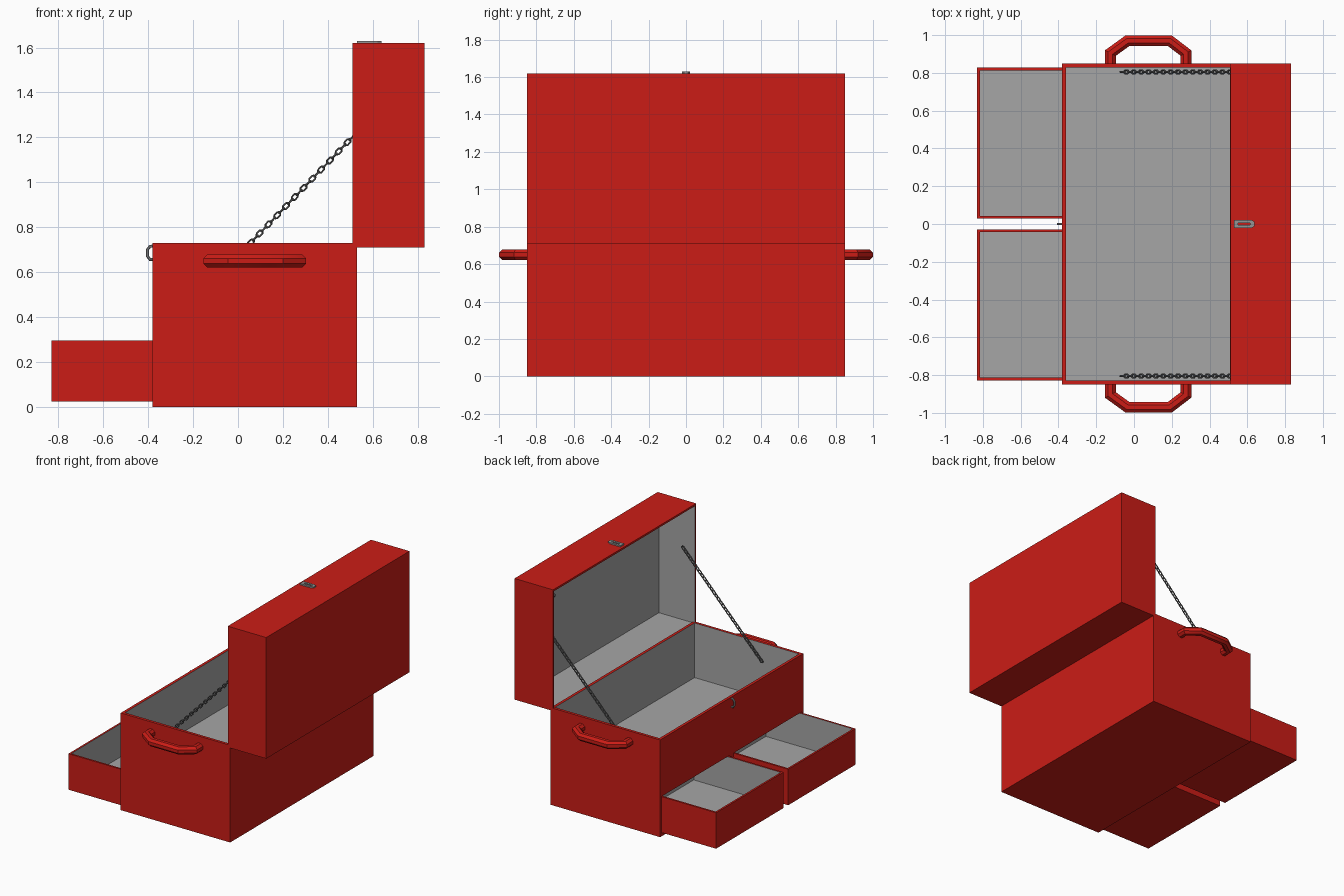
import bpy, bmesh, math
from mathutils import Vector

if "Cube" in bpy.data.objects:
    bpy.data.objects.remove(bpy.data.objects["Cube"])


def material(name, rgb):
    m = bpy.data.materials.new(name)
    m.diffuse_color = (*rgb, 1)
    m.use_nodes = True
    m.node_tree.nodes["Principled BSDF"].inputs["Base Color"].default_value = m.diffuse_color
    return m


RED = material("red_paint", (0.60, 0.012, 0.008))
GREY = material("grey_lining", (0.38, 0.38, 0.38))
STEEL = material("steel", (0.30, 0.30, 0.30))
DARK = material("dark_steel", (0.13, 0.13, 0.13))


def finish(name, bm, *mats):
    bmesh.ops.recalc_face_normals(bm, faces=bm.faces)
    me = bpy.data.meshes.new(name)
    bm.to_mesh(me)
    bm.free()
    for m in mats:
        me.materials.append(m)
    ob = bpy.data.objects.new(name, me)
    bpy.context.collection.objects.link(ob)
    return ob


def box_bm(lo, hi):
    bm = bmesh.new()
    bmesh.ops.create_cube(bm, size=1)
    for v in bm.verts:
        v.co = Vector([(a + b) / 2 + c * (b - a) for a, b, c in zip(lo, hi, v.co)])
    bm.normal_update()
    return bm


def tray(name, lo, hi, wall, depth, opening):
    """Open box: red outside and rim, grey lining."""
    bm = box_bm(lo, hi)
    opening = Vector(opening)
    face = max(bm.faces, key=lambda f: f.normal.dot(opening))
    bmesh.ops.inset_region(bm, faces=[face], thickness=wall)
    floor = bmesh.ops.extrude_discrete_faces(bm, faces=[face])["faces"][0]
    bmesh.ops.translate(bm, verts=floor.verts[:], vec=-opening * depth)
    for e in floor.edges:
        for f in e.link_faces:
            f.material_index = 1
    return finish(name, bm, RED, GREY)


def sweep(bm, pts, normal, r, sides=8, closed=False):
    """Mitred round tube along a planar path."""
    pts, normal, n = [Vector(p) for p in pts], Vector(normal), len(pts)
    rings = []
    for i, p in enumerate(pts):
        a = (p - pts[i - 1]).normalized() if closed or i else None
        b = (pts[(i + 1) % n] - p).normalized() if closed or i < n - 1 else None
        a, b = a or b, b or a
        t = (a + b).normalized()
        side = t.cross(normal).normalized() / max(0.5, t.dot(a))
        ring = []
        for k in range(sides):
            w = 2 * math.pi * (k + 0.5) / sides
            ring.append(bm.verts.new(p + side * (r * math.cos(w)) + normal * (r * math.sin(w))))
        rings.append(ring)
    for i in range(n if closed else n - 1):
        u, v = rings[i], rings[(i + 1) % n]
        for k in range(sides):
            j = (k + 1) % sides
            bm.faces.new((u[k], u[j], v[j], v[k]))
    if not closed:
        bm.faces.new(rings[0])
        bm.faces.new(rings[-1])


# Main box and open lid
body = tray("box_body", (-0.38, -0.85, 0), (0.53, 0.85, 0.73), 0.03, 0.41, (0, 0, 1))
tray("lid", (0.51, -0.85, 0.71), (0.83, 0.85, 1.62), 0.02, 0.30, (-1, 0, 0))

for s, label in ((1, "left"), (-1, "right")):
    # Drawer and its recess in the body
    y0, y1 = sorted((s * 0.028, s * 0.828))
    tray(label + "_drawer", (-0.83, y0, 0.025), (-0.08, y1, 0.295), 0.02, 0.25, (0, 0, 1))
    cutter = finish(label + "_drawer_recess_cutter",
                    box_bm((-0.5, y0 - 0.004, 0.021), (0.45, y1 + 0.004, 0.299)), RED)
    cutter.hide_render = True
    cutter.hide_viewport = True
    cutter.display_type = 'WIRE'
    mod = body.modifiers.new(label + "_recess", 'BOOLEAN')
    mod.operation, mod.object, mod.solver = 'DIFFERENCE', cutter, 'EXACT'

    # Carrying handle
    bm = bmesh.new()
    path = [(-0.125, 0.84), (-0.125, 0.905), (-0.035, 0.97),
            (0.19, 0.97), (0.275, 0.905), (0.275, 0.84)]
    sweep(bm, [(x, s * y, 0.65) for x, y in path], (0, 0, 1), 0.031)
    handle = finish(label + "_handle", bm, RED)
    handle.data.shade_smooth()
    handle.data.set_sharp_from_angle(angle=math.radians(30))

    # Lid chain with alternating links
    bm = bmesh.new()
    a, b = Vector((-0.06, s * 0.805, 0.61)), Vector((0.585, s * 0.805, 1.28))
    d = (b - a).normalized()
    flat, up = Vector((0, 1, 0)), d.cross(Vector((0, 1, 0)))
    count = 34
    oval = [(0.016, 0.004), (0.009, 0.0095), (-0.009, 0.0095), (-0.016, 0.004)]
    oval += [(x, -w) for x, w in reversed(oval)]
    for i in range(count):
        c = a.lerp(b, i / (count - 1))
        across, normal = (up, flat) if i % 2 == 0 else (flat, up)
        sweep(bm, [c + d * x + across * w for x, w in oval], normal, 0.0045, 6, True)
    finish(label + "_chain", bm, DARK)

# Small stud inside the lid corner
bm = bmesh.new()
bmesh.ops.create_icosphere(bm, subdivisions=2, radius=0.015)
bmesh.ops.translate(bm, verts=bm.verts, vec=(0.53, 0.815, 1.56))
finish("lid_stud", bm, DARK)

# Staple on the front of the box
bm = bmesh.new()
staple = [(-0.37, 0.655), (-0.392, 0.657), (-0.402, 0.67),
          (-0.402, 0.702), (-0.392, 0.715), (-0.37, 0.717)]
sweep(bm, [(x, 0, z) for x, z in staple], (0, 1, 0), 0.007)
finish("hasp_staple", bm, STEEL)

# Slotted hasp plate on the lid edge
bm = bmesh.new()
outer = [(0.53, -0.022), (0.622, -0.022), (0.638, -0.012),
         (0.638, 0.012), (0.622, 0.022), (0.53, 0.022)]
inner = [(0.55, -0.006), (0.612, -0.006), (0.617, -0.003),
         (0.617, 0.003), (0.612, 0.006), (0.55, 0.006)]
loops = [[bm.verts.new((x, y, z)) for x, y in ps]
         for ps, z in ((outer, 1.615), (outer, 1.63), (inner, 1.63), (inner, 1.615))]
for i in range(4):
    u, v = loops[i], loops[(i + 1) % 4]
    for k in range(6):
        j = (k + 1) % 6
        bm.faces.new((u[k], u[j], v[j], v[k]))
finish("hasp_plate", bm, STEEL)
